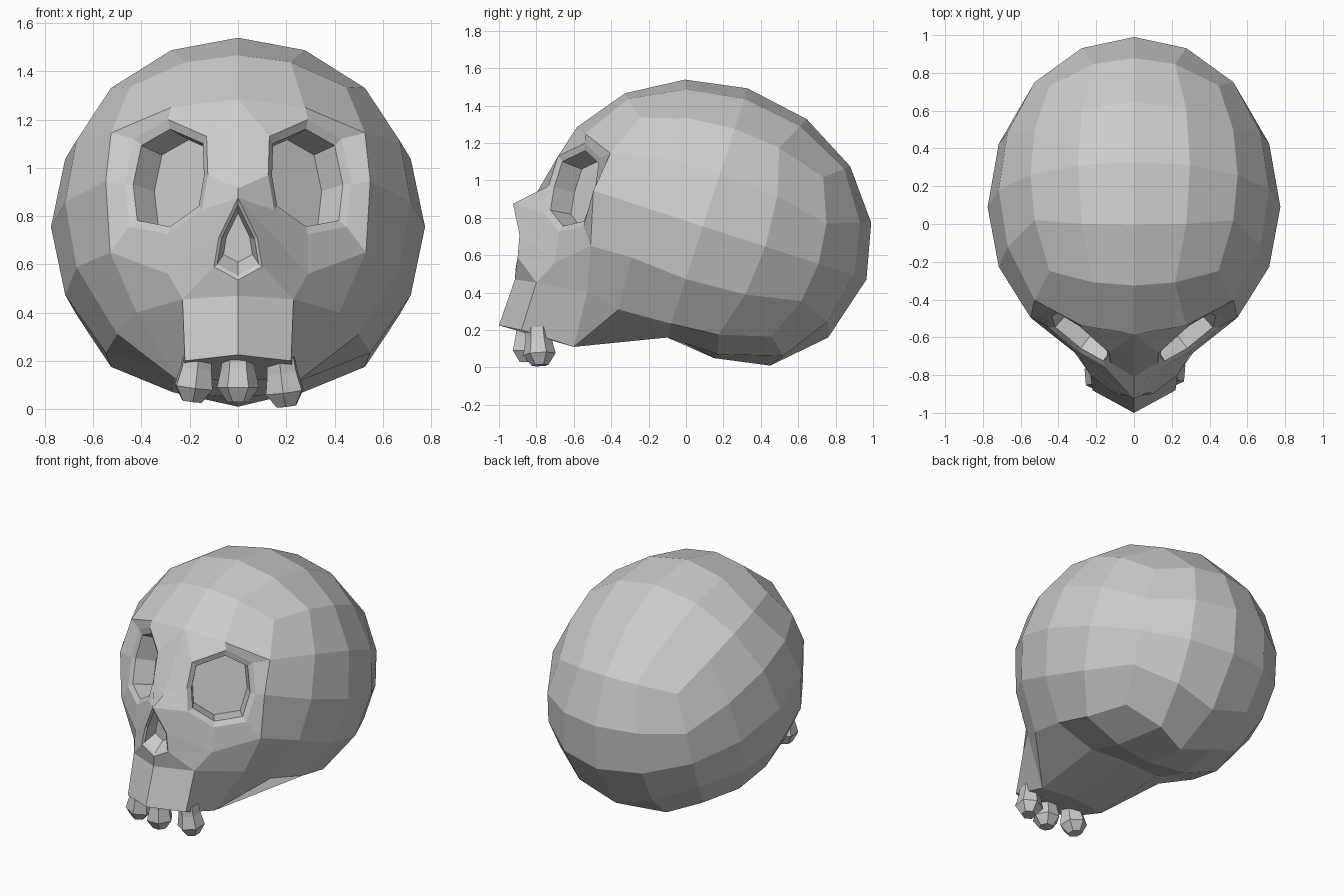
import bpy, bmesh, math
from mathutils import Vector, Matrix

if "Cube" in bpy.data.objects:
    bpy.data.objects.remove(bpy.data.objects["Cube"])

bm = bmesh.new()
T = {-2: -1.0, -1: -0.414, 0: 0.0, 1: 0.414, 2: 1.0}
TILT = Matrix.Rotation(math.radians(-18), 3, 'X')
CENTRE = Vector((0, 0.09, 0.755))

# Hand-placed grid points of the face and skull base (right half)
MOVED = {
    (0, -2, 0): (0, -.81, .915), (0, -2, -1): (0, -.925, .875),
    (1, -2, -1): (.29, -.70, .56), (2, -2, -1): (.53, -.51, .65),
    (0, -2, -2): (0, -1.0, .225), (1, -2, -2): (.22, -.88, .20),
    (2, -2, -2): (.42, -.53, .40), (0, -1, -2): (0, -.60, .13),
    (1, -1, -2): (.24, -.60, .11), (2, -1, -2): (.50, -.36, .31),
    (0, 0, -2): (0, -.10, .175), (1, 0, -2): (.26, -.10, .16),
    (0, 1, -2): (0, .15, .05), (1, 1, -2): (.27, .17, .07),
    (0, 2, -2): (0, .45, .01), (0, 2, -1): (0, .76, .16),
}


def place(i, j, k):
    if (abs(i), j, k) in MOVED:
        x, y, z = MOVED[(abs(i), j, k)]
        return Vector((-x if i < 0 else x, y, z))
    d = Vector((T[i], T[j], T[k])).normalized()
    return TILT @ Vector((d.x * .775, d.y * (.87 if j < 0 else .92), d.z * .775)) + CENTRE


grid = {}


def g(*key):
    if key not in grid:
        grid[key] = bm.verts.new(place(*key))
    return grid[key]


def bridge(a, b):
    for n in range(len(a)):
        m = (n + 1) % len(a)
        bm.faces.new((a[n], a[m], b[m], b[n]))


def ring(points):
    return [bm.verts.new(p) for p in points]


def shrunk(points, factor, shift):
    c = sum(points, Vector()) / len(points)
    return [c + (p - c) * factor + shift for p in points]


# Cranium: tilted, stretched cube-sphere, left open at the face
for axis in range(3):
    for side in (-2, 2):
        for a in range(-2, 2):
            for b in range(-2, 2):
                if axis == 1 and side == -2 and b < 1:
                    continue
                if axis == 2 and side == -2 and b == -2 and a in (-2, 1):
                    continue
                quad = []
                for da, db in ((0, 0), (1, 0), (1, 1), (0, 1)):
                    key = [a + da, b + db]
                    key.insert(axis, side)
                    quad.append(g(*key))
                bm.faces.new(quad)

# Midline points under the nose
snout_mid = bm.verts.new((0, -.915, .47))
nose_low = bm.verts.new((0, -.91, .535))
nose_side = {}

EYE_GRID = [(0, 1), (1, 1), (2, 1), (2, 0), (2, -1), (1, -1), (0, -1), (0, 0)]
EYE_XZ = [(.13, 1.13), (.29, 1.2), (.43, 1.12), (.47, .93),
          (.45, .755), (.29, .725), (.15, .825), (.125, .97)]

for s in (1, -1):
    # Eye socket: rim, inner lip, cavity and floor
    rim = [Vector((s * x, -.54 + .77 * (x - .29) + .295 * (z - 1.2), z)) for x, z in EYE_XZ]
    inward = Vector((-.594 * s, .77, -.228))
    lip = shrunk(rim, .85, inward * .015)
    deep = shrunk(lip, .93, inward * .13)
    loops = [[g(s * u, -2, v) for u, v in EYE_GRID], ring(rim), ring(lip), ring(deep)]
    for a, b in zip(loops, loops[1:]):
        bridge(a, b)
    mid = bm.verts.new(sum(deep, Vector()) / 8)
    for n in range(8):
        bm.faces.new((loops[3][n], loops[3][(n + 1) % 8], mid))

    # Nose sides, cheek and snout
    n1 = bm.verts.new((s * .08, -.89, .71))
    n2 = bm.verts.new((s * .10, -.90, .59))
    nose_side[s] = (n1, n2)
    top = bm.verts.new((s * .23, -.80, .455))
    cheek, jaw = g(s, -2, -1), g(2 * s, -2, -2)
    front, back = g(s, -2, -2), g(s, -1, -2)
    for f in ((g(0, -2, -1), cheek, n1), (n1, cheek, n2), (n2, cheek, top),
              (n2, top, snout_mid, nose_low),
              (snout_mid, top, front, g(0, -2, -2)),
              (cheek, g(2 * s, -2, -1), jaw, top),
              (top, jaw, back, front), (jaw, g(2 * s, -1, -2), back)):
        bm.faces.new(f)

# Nose cavity
hole = [g(0, -2, -1), *nose_side[1], nose_low, nose_side[-1][1], nose_side[-1][0]]
pts = [v.co.copy() for v in hole]
lip = ring(shrunk(pts, .86, Vector((0, .01, 0))))
deep = ring(shrunk(pts, .6, Vector((0, .09, .02))))
bridge(hole, lip)
bridge(lip, deep)
bm.faces.new(deep)

bmesh.ops.recalc_face_normals(bm, faces=bm.faces)
mesh = bpy.data.meshes.new("skull")
bm.to_mesh(mesh)
bm.free()
bpy.context.collection.objects.link(bpy.data.objects.new("skull", mesh))


# Teeth: six-sided tapered pegs
def tooth(name, x, y, drop, lean, turn):
    tb = bmesh.new()
    loops = []
    for r, z in ((.065, .23), (.07, .17), (.087, .09), (.045, .03)):
        loops.append([tb.verts.new((r * math.cos(n * math.pi / 3), r * math.sin(n * math.pi / 3), z - .2))
                      for n in range(6)])
    for a, b in zip(loops, loops[1:]):
        for n in range(6):
            m = (n + 1) % 6
            tb.faces.new((a[n], a[m], b[m], b[n]))
    tb.faces.new(loops[0])
    tb.faces.new(loops[-1])
    bmesh.ops.recalc_face_normals(tb, faces=tb.faces)
    me = bpy.data.meshes.new(name)
    tb.to_mesh(me)
    tb.free()
    ob = bpy.data.objects.new(name, me)
    ob.location = (x, y, .2 - drop)
    ob.rotation_euler = (0, math.radians(lean), math.radians(turn))
    bpy.context.collection.objects.link(ob)


tooth("tooth_middle", 0, -.85, 0, 0, 0)
tooth("tooth_left", -.17, -.81, 0, 8, -25)
tooth("tooth_right", .18, -.79, .02, -8, 25)
